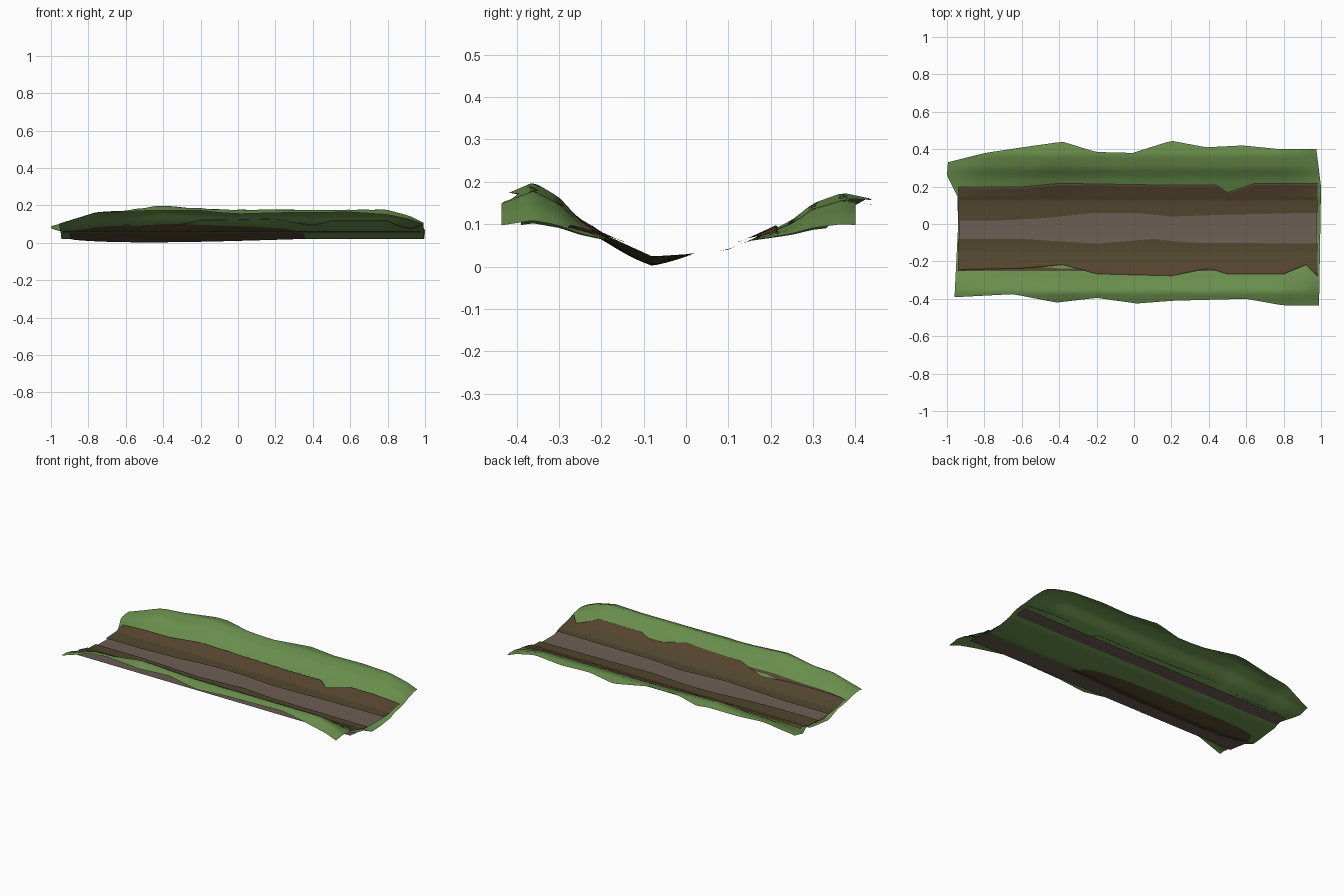
import bpy, math

cube = bpy.data.objects.get("Cube")
if cube:
    bpy.data.objects.remove(cube)


def material(name, colour):
    mat = bpy.data.materials.new(name)
    mat.use_nodes = True
    mat.diffuse_color = (*colour, 1)
    shader = next(n for n in mat.node_tree.nodes if n.type == 'BSDF_PRINCIPLED')
    shader.inputs["Base Color"].default_value = (*colour, 1)
    shader.inputs["Roughness"].default_value = 0.9
    return mat


grass = material("grass_green", (0.14, 0.27, 0.072))
dirt = material("olive_dirt", (0.08, 0.062, 0.028))
bank = material("bank_brown", (0.09, 0.058, 0.027))
path = material("path_grey_brown", (0.152, 0.113, 0.089))


def curve(*points):
    """Piecewise linear function through the given points."""
    def value(t):
        if t <= points[0][0]:
            return points[0][1]
        for (a, p), (b, q) in zip(points, points[1:]):
            if t <= b:
                return p + (q - p) * (t - a) / (b - a)
        return points[-1][1]
    return value


def mix(a, b, t):
    return a + (b - a) * t


# Cross-section of the valley and the swell of its banks along the length
valley = curve((-.44, .165), (-.36, .2), (-.3, .165), (-.25, .11), (-.2, .075),
               (-.08, .02), (0, .025), (.1, .04), (.15, .062), (.2, .085),
               (.25, .11), (.3, .15), (.37, .175), (.44, .16))
swell = curve((-1, .3), (-.8, .75), (-.65, .8), (-.45, 1), (-.1, .85),
              (.8, .85), (.93, .6), (1, .35))

# Wavy borders as functions of x
grass_back = curve((-1, .33), (-.8, .38), (-.6, .41), (-.38, .44), (-.2, .385),
                   (0, .38), (.21, .445), (.4, .41), (.6, .42), (.8, .4))
grass_front = curve((-.97, -.39), (-.68, -.375), (-.44, -.42), (-.22, -.395),
                    (0, -.425), (.2, -.41), (.6, -.4), (.8, -.435))
dirt_back = curve((-.96, .2), (-.6, .2), (-.4, .22), (.2, .21), (.44, .21),
                  (.5, .17), (.65, .22), (.96, .22))
dirt_front = curve((-.95, -.25), (-.6, -.24), (-.38, -.22), (-.2, -.27),
                   (.2, -.28), (.4, -.24), (.5, -.27), (.8, -.27), (.92, -.22), (.98, -.28))
path_back = curve((-.7, .02), (-.5, .03), (-.2, .06), (0, .06), (.2, .04), (.5, .05), (.96, .06))
path_front = curve((-.6, -.08), (-.2, -.105), (.1, -.08), (.3, -.1), (.96, -.105))
left_end = curve((-.4, -.96), (0, -.94), (.15, -.945), (.26, -1), (.4, -.99))
right_end = curve((-.4, .99), (.2, 1), (.4, .975))


def ground(x, y):
    z = valley(y)
    return z if z < .06 else .06 + (z - .06) * swell(x)


def bed(x, y):
    return .048 + .012 * (y / .25) ** 2


def sheet(name, point, mats, rule=None, cols=64, rows=24):
    """Grid surface from a function of two 0..1 parameters."""
    verts = [point(i / cols, j / rows) for i in range(cols + 1) for j in range(rows + 1)]
    n = rows + 1
    faces = [(i * n + j, (i + 1) * n + j, (i + 1) * n + j + 1, i * n + j + 1)
             for i in range(cols) for j in range(rows)]
    mesh = bpy.data.meshes.new(name)
    mesh.from_pydata(verts, [], faces)
    for mat in mats:
        mesh.materials.append(mat)
    for poly in mesh.polygons:
        poly.use_smooth = True
        if rule:
            poly.material_index = rule(poly.center)
    obj = bpy.data.objects.new(name, mesh)
    bpy.context.collection.objects.link(obj)
    return obj


# Grass valley running under everything
def grass_point(u, v):
    x = mix(-1, 1, u)
    y = mix(grass_front(x), grass_back(x), v)
    return (mix(left_end(y), right_end(y), u), y, ground(x, y))


sheet("grass_valley", grass_point, [grass], rows=48)


# Flat path bed, showing between the dirt strips
def bed_point(u, v):
    x, y = mix(-.935, .975, u), mix(-.27, .21, v)
    return (x, y, bed(x, y))


sheet("path_bed", bed_point, [path])


# Dirt strips on both sides of the path, redder where they climb the banks
def dirt_strip(name, inner, outer):
    def point(u, v):
        x = mix(-.94, .98, u)
        y = mix(inner(x), outer(x), v)
        lift = .007 if v < .98 else -.004
        return (x, y, max(ground(x, y), bed(x, y)) + lift)
    sheet(name, point, [dirt, bank], lambda c: int(c.y > .115 or c.y < -.2))


dirt_strip("back_dirt_strip", path_back, dirt_back)
dirt_strip("front_dirt_strip", path_front, dirt_front)


# Shallow earth lobe bulging below the valley floor
def lobe_point(u, v):
    x, y = mix(-.92, .48, u), mix(-.25, .02, v)
    bulge = math.sin(math.pi * u ** .6) * math.sin(math.pi * v)
    return (x, y, ground(x, y) + .004 - .024 * bulge)


sheet("earth_lobe", lobe_point, [dirt], cols=32, rows=16)
